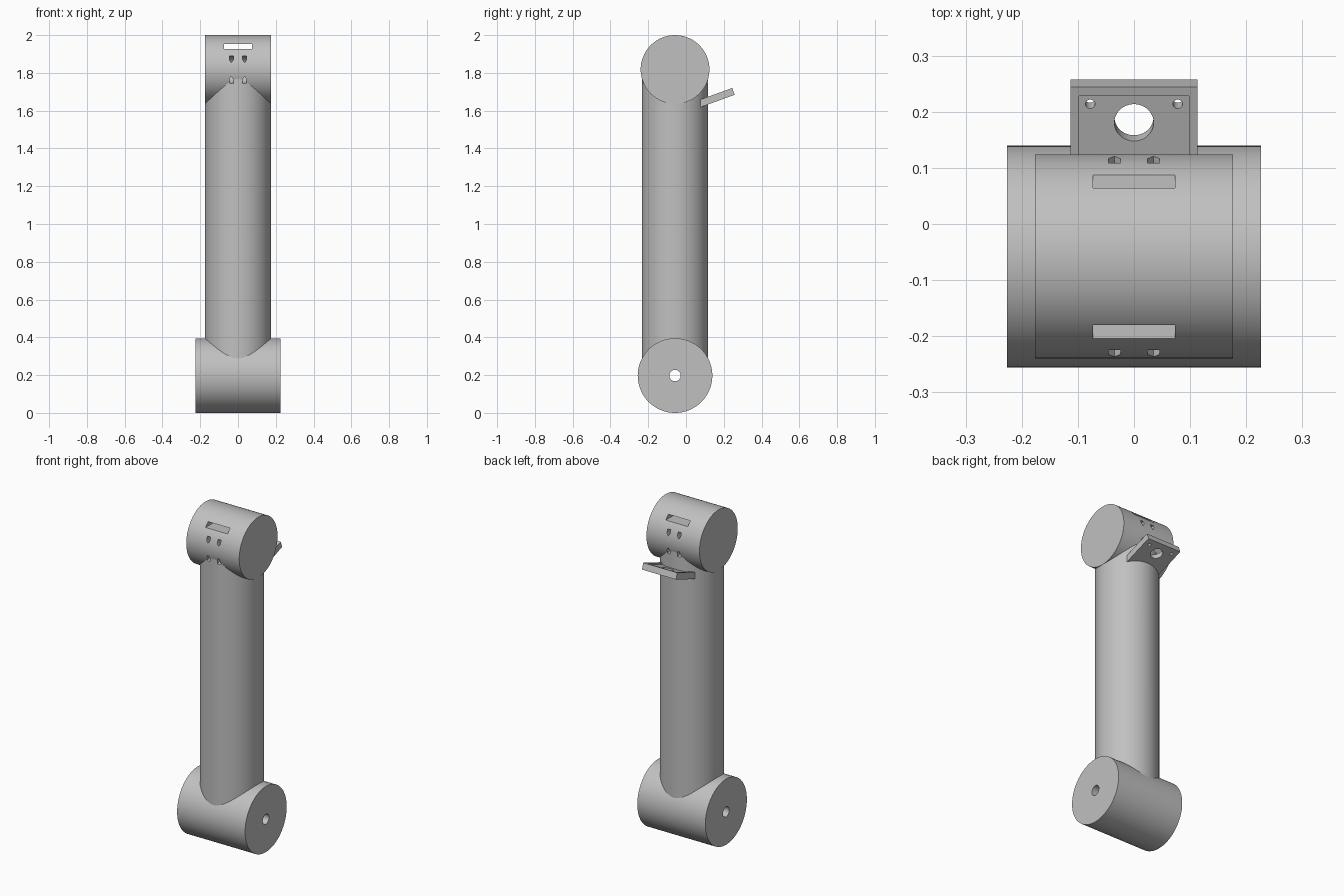
import bpy, bmesh, math
from mathutils import Matrix, Vector

cube = bpy.data.objects.get("Cube")
if cube:
    bpy.data.objects.remove(cube, do_unlink=True)

grey = bpy.data.materials.new("plain grey")
grey.use_nodes = True
grey.diffuse_color = (0.53, 0.53, 0.53, 1)
grey.node_tree.nodes["Principled BSDF"].inputs["Base Color"].default_value = grey.diffuse_color

AXIS_Y = -0.058      # shared centre plane of shaft and both joints
TOP_Z, TOP_R = 1.818, 0.182
LOW_Z, LOW_R = 0.1975, 0.1975
TILT = math.radians(20)


def finish(bm, name):
    bmesh.ops.recalc_face_normals(bm, faces=bm.faces)
    mesh = bpy.data.meshes.new(name)
    bm.to_mesh(mesh)
    bm.free()
    mesh.materials.append(grey)
    obj = bpy.data.objects.new(name, mesh)
    bpy.context.collection.objects.link(obj)
    return obj


def cylinder(name, radius, length, centre, rotation=Matrix(), sides=96):
    bm = bmesh.new()
    bmesh.ops.create_cone(bm, cap_ends=True, segments=sides, radius1=radius, radius2=radius,
                          depth=length, matrix=Matrix.Translation(centre) @ rotation)
    return finish(bm, name)


def box(name, size, centre, rotation=Matrix()):
    bm = bmesh.new()
    bmesh.ops.create_cube(bm, size=1, matrix=Matrix.Translation(centre) @ rotation
                          @ Matrix.Diagonal((*size, 1)))
    return finish(bm, name)


def ring(name, section, centre, steps=40):
    """Sweep an (x, radius) section around the x axis."""
    bm = bmesh.new()
    loops = []
    for i in range(steps):
        a = math.tau * i / steps
        loops.append([bm.verts.new(Vector(centre) + Vector((x, r * math.cos(a), r * math.sin(a))))
                      for x, r in section])
    n = len(section)
    for i in range(steps):
        p, q = loops[i], loops[(i + 1) % steps]
        for j in range(n):
            k = (j + 1) % n
            bm.faces.new((p[j], p[k], q[k], q[j]))
    return finish(bm, name)


def cut(obj, cutters):
    for c in cutters:
        mod = obj.modifiers.new("cut", "BOOLEAN")
        mod.operation, mod.solver, mod.object = "DIFFERENCE", "EXACT", c
    graph = bpy.context.evaluated_depsgraph_get()
    mesh = bpy.data.meshes.new_from_object(obj.evaluated_get(graph))
    obj.modifiers.clear()
    obj.data = mesh


ALONG_X = Matrix.Rotation(math.pi / 2, 4, "Y")

# Shaft and the two cross joints
shaft = cylinder("shaft", 0.175, TOP_Z - 0.27, (0, AXIS_Y, (TOP_Z + 0.27) / 2))
top_joint = cylinder("top_joint", TOP_R, 0.352, (0, AXIS_Y, TOP_Z), ALONG_X)
lower_joint = cylinder("lower_joint", LOW_R, 0.452, (0, AXIS_Y, LOW_Z), ALONG_X)

# Tilted bracket plate, extruded from its side profile
bm = bmesh.new()
profile = [(0.2445, 1.72), (0.2575, 1.684), (0.076, 1.618), (0.076, 1.659)]
face = bm.faces.new([bm.verts.new((-0.113, y, z)) for y, z in profile])
grown = bmesh.ops.extrude_face_region(bm, geom=[face])["geom"]
bmesh.ops.translate(bm, vec=(0.226, 0, 0),
                    verts=[v for v in grown if isinstance(v, bmesh.types.BMVert)])
bracket = finish(bm, "bracket_plate")

# Cutters: axle bore, straight slot, curved tie channels
bore = cylinder("bore_cutter", 0.03, 1, (0, AXIS_Y, LOW_Z), ALONG_X, 48)
slot = box("slot_cutter", (0.146, 1, 0.026), (0, AXIS_Y, 1.94))
section = [(-0.0105, 0.074), (0.0105, 0.074), (0.0105, 0.052), (0, 0.036), (-0.0105, 0.052)]
channels = [ring("channel_cutter", [(x + side * 0.035, r) for x, r in section],
                 (0, AXIS_Y + face_dir * TOP_R, TOP_Z))
            for side in (-1, 1) for face_dir in (-1, 1)]

# Cutters: recess and holes in the bracket, placed in the tilted frame
tilt = Matrix.Rotation(TILT, 4, "X")
corner = Vector((0, 0.2445, 1.72))


def on_plate(x, y, height=0):
    return corner + tilt @ Vector((x, (y - corner.y) / math.cos(TILT), height))


recess = box("recess_cutter", (0.196, 0.2, 0.04),
             on_plate(0, 0.228, 0.012) - tilt @ Vector((0, 0.1, 0)), tilt)
holes = [cylinder("hole_cutter", r, 0.2, on_plate(x, y, -0.01), tilt, 48)
         for x, y, r in ((0, 0.178, 0.035), (-0.078, 0.211, 0.0085), (0.078, 0.211, 0.0085))]

cut(lower_joint, [bore])
cut(top_joint, [slot] + channels)
cut(shaft, channels)
cut(bracket, [recess] + holes)

for helper in [bore, slot, recess] + channels + holes:
    bpy.data.objects.remove(helper, do_unlink=True)

# Smooth the round walls, keep rims crisp
bpy.ops.object.select_all(action="DESELECT")
for obj in (shaft, top_joint, lower_joint, bracket):
    obj.select_set(True)
    bpy.context.view_layer.objects.active = obj
bpy.ops.object.shade_smooth_by_angle(angle=math.radians(30))
